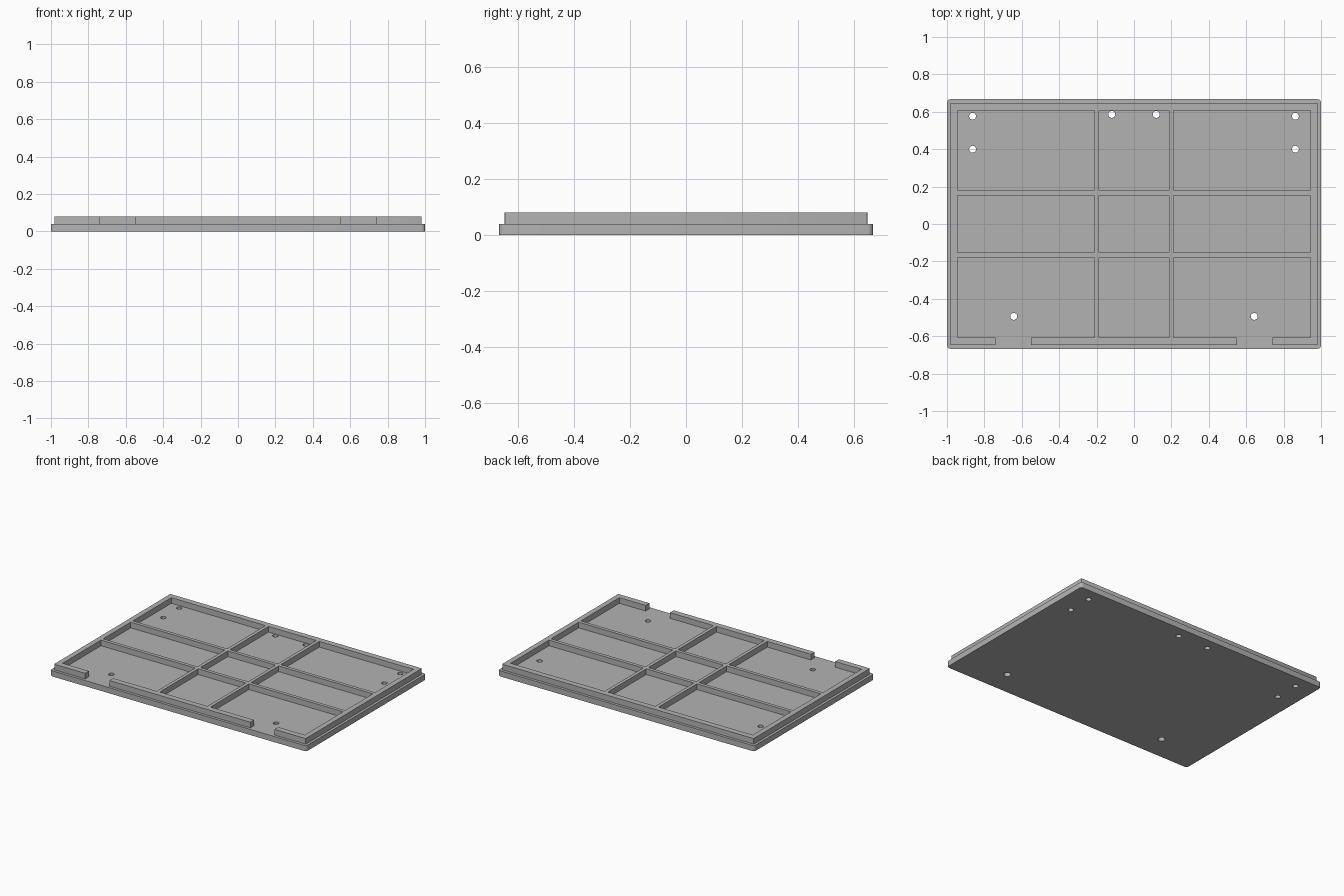
import bpy, bmesh
from mathutils import Matrix

if "Cube" in bpy.data.objects:
    bpy.data.objects.remove(bpy.data.objects["Cube"])

grey = bpy.data.materials.new("matte grey")
grey.diffuse_color = (0.45, 0.45, 0.45, 1)
grey.use_nodes = True
grey.node_tree.nodes["Principled BSDF"].inputs["Base Color"].default_value = grey.diffuse_color


def new_object(name, bm):
    mesh = bpy.data.meshes.new(name)
    bm.to_mesh(mesh)
    bm.free()
    mesh.materials.append(grey)
    ob = bpy.data.objects.new(name, mesh)
    bpy.context.collection.objects.link(ob)
    return ob


def add_box(bm, x0, x1, y0, y1, z0, z1):
    m = Matrix.Translation(((x0 + x1) / 2, (y0 + y1) / 2, (z0 + z1) / 2))
    m = m @ Matrix.Diagonal((x1 - x0, y1 - y0, z1 - z0, 1))
    return bmesh.ops.create_cube(bm, size=1, matrix=m)["verts"]


def rounded_slab(name, hx, hy, z0, z1, radius, segments):
    bm = bmesh.new()
    add_box(bm, -hx, hx, -hy, hy, z0, z1)
    upright = [e for e in bm.edges if abs(e.verts[0].co.z - e.verts[1].co.z) > 0.001]
    bmesh.ops.bevel(bm, geom=upright, offset=radius, segments=segments,
                    profile=0.5, affect='EDGES')
    return new_object(name, bm)


def combine(target, other, operation):
    mod = target.modifiers.new(operation.lower(), 'BOOLEAN')
    mod.operation, mod.object, mod.solver = operation, other, 'EXACT'
    bpy.context.view_layer.objects.active = target
    bpy.ops.object.modifier_apply(modifier=mod.name)
    bpy.data.objects.remove(other)


# Base plate and the raised frame that sits on it
plate = rounded_slab("ribbed_panel", 1.0, 0.667, 0, 0.04, 0.018, 5)
frame = rounded_slab("raised_frame", 0.982, 0.648, 0.02, 0.08, 0.005, 2)

# Nine pockets leave the rim and the crossing ribs
bm = bmesh.new()
for x0, x1 in ((-0.945, -0.21), (-0.186, 0.186), (0.21, 0.945)):
    for y0, y1 in ((-0.606, -0.178), (-0.153, 0.153), (0.178, 0.606)):
        add_box(bm, x0, x1, y0, y1, 0, 0.1)
combine(frame, new_object("pocket_cutter", bm), 'DIFFERENCE')

# Two gaps in the front rim
bm = bmesh.new()
for s in (-1, 1):
    add_box(bm, *sorted((s * 0.55, s * 0.74)), -0.7, -0.59, 0, 0.1)
combine(frame, new_object("gap_cutter", bm), 'DIFFERENCE')
combine(plate, frame, 'UNION')

# Screw holes; the front pair is countersunk from below
bm = bmesh.new()
for s in (-1, 1):
    for x, y in ((0.863, 0.576), (0.863, 0.40), (0.119, 0.586), (0.643, -0.494)):
        bmesh.ops.create_cone(bm, cap_ends=True, segments=24, radius1=0.0185,
                              radius2=0.0185, depth=0.2,
                              matrix=Matrix.Translation((s * x, y, 0)))
combine(plate, new_object("hole_cutter", bm), 'DIFFERENCE')

bm = bmesh.new()
for s in (-1, 1):
    bmesh.ops.create_cone(bm, cap_ends=True, segments=24, radius1=0.034, radius2=0.014,
                          depth=0.04, matrix=Matrix.Translation((s * 0.643, -0.494, 0)))
combine(plate, new_object("countersink_cutter", bm), 'DIFFERENCE')

bpy.ops.object.select_all(action='DESELECT')
plate.select_set(True)
bpy.context.view_layer.objects.active = plate
bpy.ops.object.shade_smooth_by_angle()
